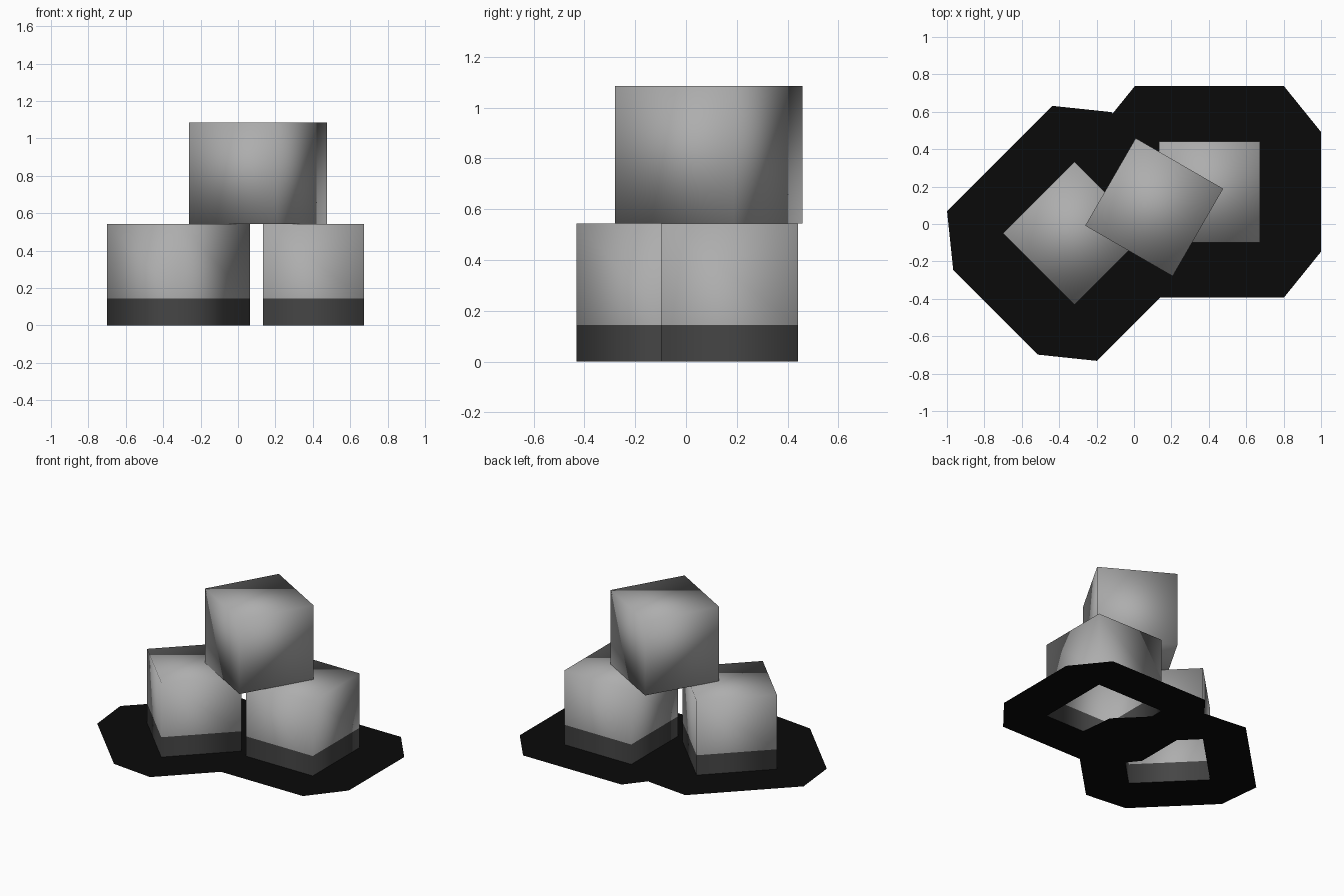
import bpy, bmesh
from mathutils import Matrix
from math import radians

if "Cube" in bpy.data.objects:
    bpy.data.objects.remove(bpy.data.objects["Cube"], do_unlink=True)

HALF = 0.27      # half width of every block
HEIGHT = 0.543
BAND = 0.145     # height of the dark foot band


def material(name, value):
    mat = bpy.data.materials.new(name)
    mat.use_nodes = True
    colour = (value, value, value, 1)
    mat.diffuse_color = colour
    mat.node_tree.nodes["Principled BSDF"].inputs["Base Color"].default_value = colour
    return mat


GREY = material("light_grey", 0.42)
DARK = material("dark_grey", 0.06)
BLACK = material("near_black", 0.003)


def finish(name, bm, mats, place, turn):
    mesh = bpy.data.meshes.new(name)
    bm.normal_update()
    bm.to_mesh(mesh)
    bm.free()
    for mat in mats:
        mesh.materials.append(mat)
    obj = bpy.data.objects.new(name, mesh)
    obj.location = place
    obj.rotation_euler.z = radians(turn)
    bpy.context.collection.objects.link(obj)


def block(name, place, turn, footed):
    """Softly shaded cube; footed ones are open below with a dark band."""
    bm = bmesh.new()
    size = Matrix.Diagonal((2 * HALF, 2 * HALF, HEIGHT, 1))
    bmesh.ops.create_cube(bm, size=1, matrix=Matrix.Translation((0, 0, HEIGHT / 2)) @ size)
    if footed:
        floor = [f for f in bm.faces if f.normal.z < -0.5 or f.calc_center_median().z < 0.01]
        bmesh.ops.delete(bm, geom=floor, context='FACES_ONLY')
        bmesh.ops.bisect_plane(bm, geom=bm.verts[:] + bm.edges[:] + bm.faces[:],
                               plane_co=(0, 0, BAND), plane_no=(0, 0, 1))
    for face in bm.faces:
        face.smooth = True
        face.material_index = int(footed and face.calc_center_median().z < BAND)
    finish(name, bm, [GREY, DARK], place, turn)


def apron(name, place, turn):
    """Thin eight-sided sheet with a square opening under the block."""
    bm = bmesh.new()
    quarter = Matrix.Rotation(radians(90), 3, 'Z')
    signs = [(1, 1), (-1, 1), (-1, -1), (1, -1)]
    inner = [bm.verts.new((x * HALF, y * HALF, 0)) for x, y in signs]
    ends = [bm.verts.new((x * 0.597, y * 0.32, 0)) for x, y in signs]
    sides = [bm.verts.new((x * 0.398, y * 0.566, 0)) for x, y in signs]
    for i in range(4):
        j = (i + 1) % 4
        bm.faces.new((inner[i], ends[i], sides[i]))
        edge = sides if i % 2 == 0 else ends
        bm.faces.new((inner[i], edge[i], edge[j], inner[j]))
    for face in bm.faces:
        face.normal_update()
        if face.normal.z < 0:
            face.normal_flip()
    finish(name, bm, [BLACK], place, turn)


# Two lower blocks, each on its own sheet
for side, place, turn in (("left", (0.403, 0.172, 0), 0),
                          ("right", (-0.318, -0.05, 0), 45)):
    block(side + "_lower_block", place, turn, True)
    apron(side + "_ground_sheet", place, turn)

# Block resting on top
block("top_block", (0.108, 0.09, HEIGHT), -30, False)
